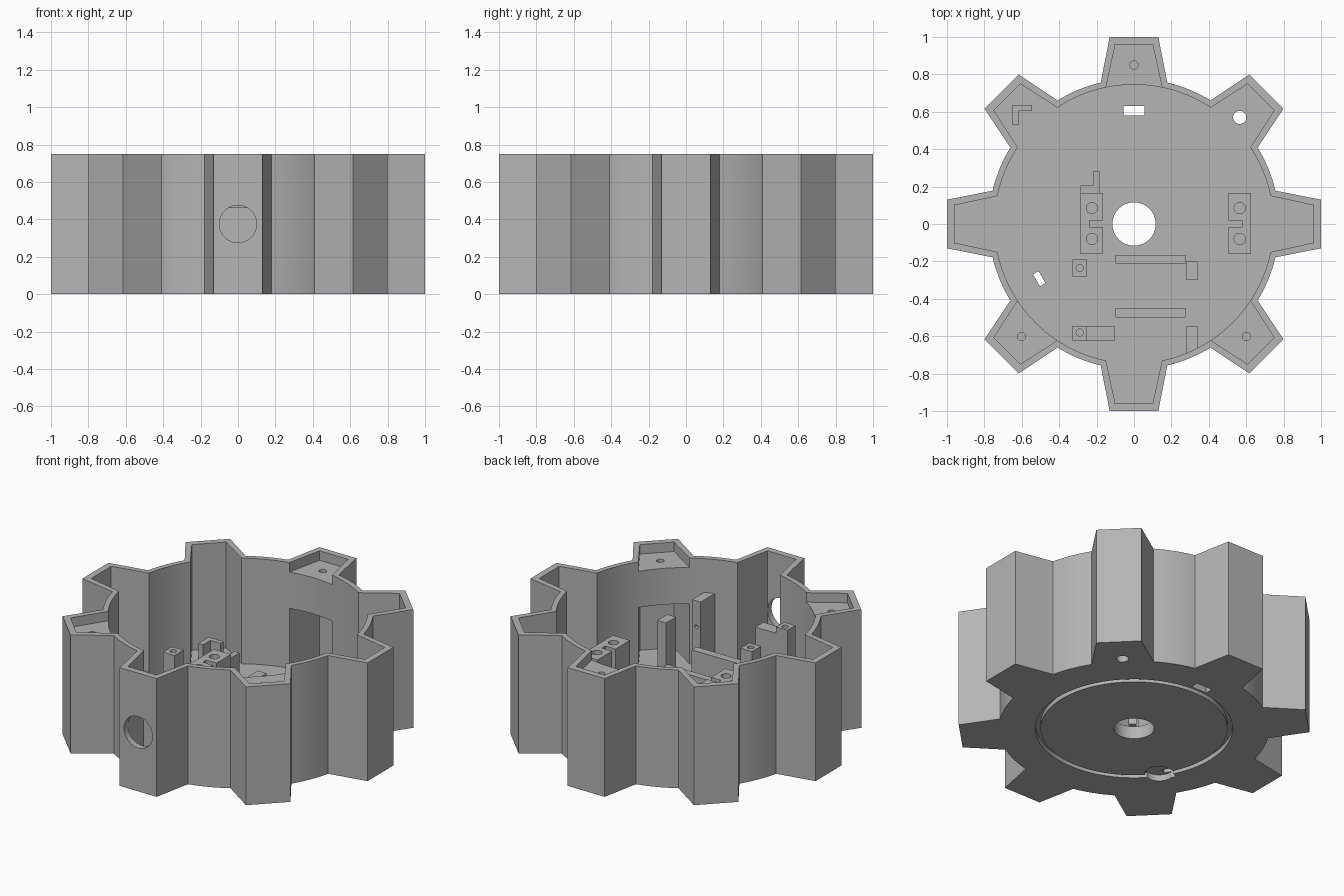
import bpy, bmesh, math
from math import sin, cos, radians, asin, degrees

if "Cube" in bpy.data.objects:
    bpy.data.objects.remove(bpy.data.objects["Cube"], do_unlink=True)

TOP, FLOOR = 0.75, 0.08
R_OUT, R_IN = 0.777, 0.745

grey = bpy.data.materials.new("plain grey")
grey.use_nodes = True
grey.diffuse_color = (0.46, 0.46, 0.46, 1)
grey.node_tree.nodes["Principled BSDF"].inputs["Base Color"].default_value = grey.diffuse_color


def prism(name, pts, z0, z1):
    """Upright solid from a counter-clockwise outline."""
    bm = bmesh.new()
    face = bm.faces.new([bm.verts.new((x, y, z0)) for x, y in pts])
    ext = bmesh.ops.extrude_face_region(bm, geom=[face])
    for v in ext["geom"]:
        if isinstance(v, bmesh.types.BMVert):
            v.co.z = z1
    bmesh.ops.recalc_face_normals(bm, faces=bm.faces)
    mesh = bpy.data.meshes.new(name)
    bm.to_mesh(mesh)
    bm.free()
    mesh.materials.append(grey)
    obj = bpy.data.objects.new(name, mesh)
    bpy.context.collection.objects.link(obj)
    return obj


def box(name, x0, x1, y0, y1, z1, z0=FLOOR - 0.01):
    return prism(name, [(x0, y0), (x1, y0), (x1, y1), (x0, y1)], z0, z1)


def disc(x, y, r, z0, z1, n=32, name="cutter"):
    ring = [radians(360 * i / n) for i in range(n)]
    return prism(name, [(x + r * cos(a), y + r * sin(a)) for a in ring], z0, z1)


def rod_y(x, z, r, y0, y1):
    """Cutter lying along y."""
    obj = disc(0, 0, r, -y1, -y0)
    for v in obj.data.vertices:
        a, b, c = v.co
        v.co = (x + a, -c, z + b)
    return obj


def cut(obj, cutters):
    """Subtract the cutters for good, then delete them."""
    for c in cutters:
        mod = obj.modifiers.new("cut", 'BOOLEAN')
        mod.operation, mod.solver, mod.object = 'DIFFERENCE', 'EXACT', c
    graph = bpy.context.evaluated_depsgraph_get()
    mesh = bpy.data.meshes.new_from_object(obj.evaluated_get(graph))
    obj.modifiers.clear()
    obj.data = mesh
    for c in cutters:
        bpy.data.objects.remove(c, do_unlink=True)
    return obj


def turn(x, y, deg):
    a = radians(deg)
    return (x * cos(a) - y * sin(a), x * sin(a) + y * cos(a))


def gear(radius, tip, tip_half, base_half, steps=8):
    """Round outline with eight tapered lobes."""
    b = degrees(asin(base_half / radius))
    pts = []
    for k in range(8):
        pts += [turn(tip, -tip_half, 45 * k), turn(tip, tip_half, 45 * k)]
        pts += [turn(radius, 0, 45 * k + b + (45 - 2 * b) * i / steps)
                for i in range(steps + 1)]
    return pts


# Housing: toothed shell with an open cavity
housing = prism("housing", gear(R_OUT, 1.0, 0.13, 0.178), 0, TOP)
cavity = prism("cutter", gear(R_IN, 0.96, 0.10, 0.15), FLOOR, TOP + 0.1)

# Floor openings, underside ring groove and round pocket
groove = cut(disc(0, 0, 0.567, -0.1, 0.03, 96), [disc(0, 0, 0.537, -0.2, 0.1, 96)])
slit = prism("cutter", [turn(0.585 + u, v, 210) for u, v in
                        ((-0.017, -0.037), (0.017, -0.037), (0.017, 0.037), (-0.017, 0.037))],
             -0.1, 0.2)
cut(housing, [
    cavity, groove, slit,
    disc(0, 0, 0.116, -0.1, 0.2, 48),
    disc(0.565, 0.57, 0.035, -0.1, 0.2),
    disc(-0.445, -0.305, 0.083, -0.1, 0.04),
    box("cutter", -0.055, 0.055, 0.58, 0.63, 0.2, -0.1),
    rod_y(0, 0.375, 0.10, -1.1, -0.9),
])

# Screw shelves filling the top of three teeth
shelves = []
for label, ang in (("back", 90), ("front_right", 225), ("front_left", 315)):
    b = degrees(asin(0.15 / R_IN))
    arc = [turn(R_IN, 0, ang + b - 2 * b * i / 8) for i in range(9)]
    pts = [turn(0.965, -0.103, ang), turn(0.965, 0.103, ang)] + arc
    hx, hy = turn(0.85, 0, ang)
    shelves.append(cut(prism(label + "_shelf", pts, 0.46, 0.69),
                       [disc(hx, hy, 0.022, 0.54, 0.8)]))

# Pair of notched mounts facing each other
mounts = []
for label, cx, s in (("right", -0.225, 1), ("left", 0.565, -1)):
    pts = [(-0.06, -0.16), (0.06, -0.16), (0.06, -0.015), (-0.012, -0.015),
           (-0.012, 0.02), (0.06, 0.02), (0.06, 0.165), (-0.06, 0.165)]
    pts = [(cx + s * x, y) for x, y in pts]
    mounts.append(cut(prism(label + "_mount", pts, FLOOR - 0.01, 0.38),
                      [disc(cx, y, 0.03, 0.18, 0.5) for y in (-0.08, 0.085)]))

# Small angled brackets
prism("mount_bracket", [(-0.285, 0.16), (-0.185, 0.16), (-0.185, 0.28), (-0.22, 0.28),
                        (-0.22, 0.205), (-0.285, 0.205)], FLOOR - 0.01, 0.34)
prism("corner_bracket", [(-0.65, 0.53), (-0.617, 0.53), (-0.617, 0.605), (-0.545, 0.605),
                         (-0.545, 0.635), (-0.65, 0.635)], FLOOR - 0.01, 0.18)

# Board rails
box("back_rail", -0.10, 0.275, -0.21, -0.165, 0.27)
box("front_rail", -0.10, 0.275, -0.50, -0.45, 0.27)

# Screw posts on the right, holes on top
for label, y0, y1, hy in (("back", -0.28, -0.19, -0.235), ("front", -0.625, -0.545, -0.58)):
    cut(box(label + "_screw_post", -0.33, -0.25, y0, y1, 0.52),
        [disc(-0.29, hy, 0.019, 0.35, 0.6)])
box("front_post_block", -0.25, -0.105, -0.625, -0.545, 0.48)

# Tall posts on the left, holes facing each other
cut(box("back_tall_post", 0.28, 0.34, -0.30, -0.20, 0.535),
    [rod_y(0.31, 0.37, 0.012, -0.35, -0.25)])
cut(box("front_tall_post", 0.28, 0.34, -0.69, -0.545, 0.535),
    [rod_y(0.31, 0.37, 0.012, -0.60, -0.50)])

# Smooth the round walls, keep the edges crisp
for obj in [housing] + shelves + mounts:
    bpy.ops.object.select_all(action='DESELECT')
    obj.select_set(True)
    bpy.context.view_layer.objects.active = obj
    bpy.ops.object.shade_smooth_by_angle(angle=radians(20))
